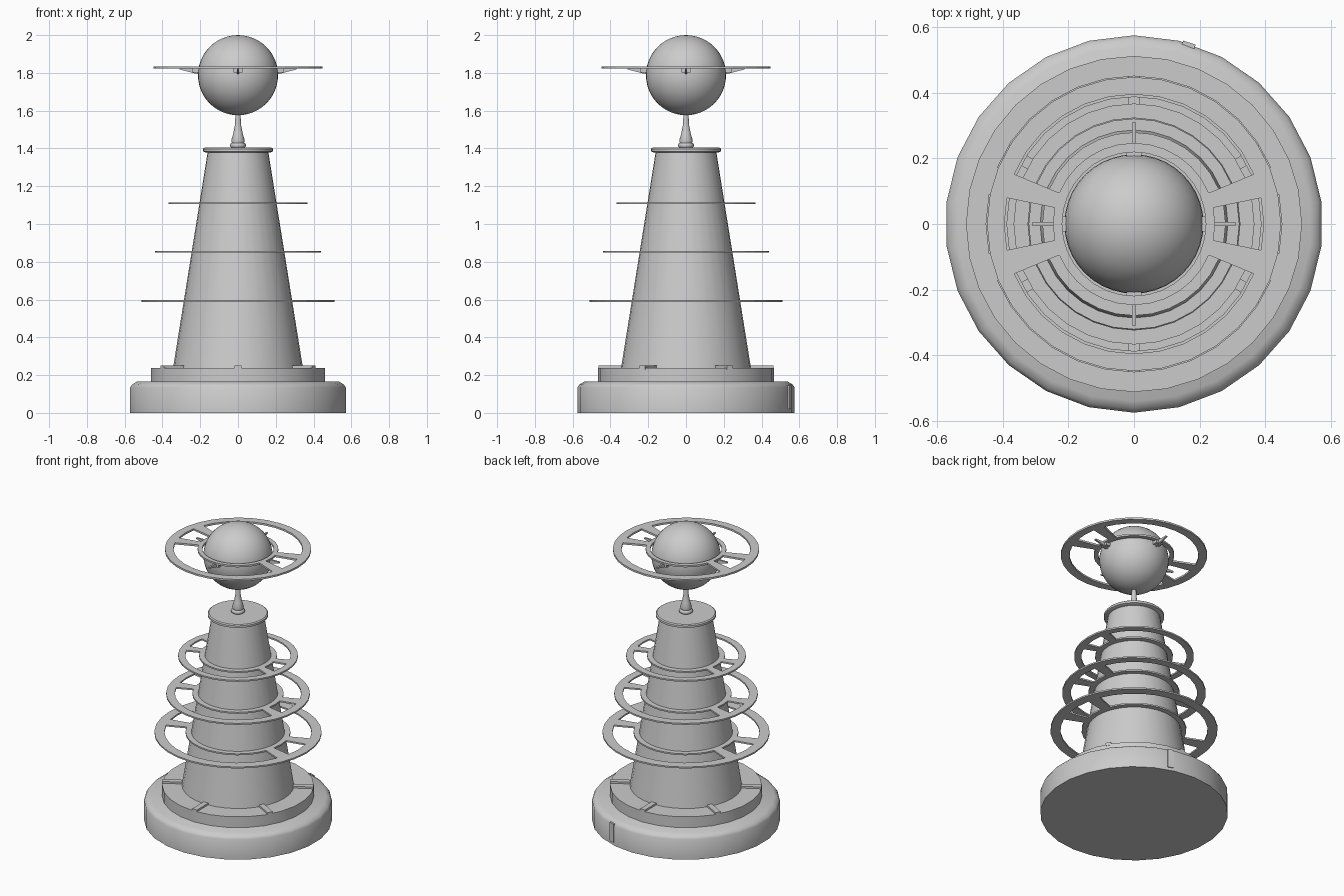
import bpy, bmesh, math
from math import radians, sin, cos, pi

old = bpy.data.objects.get("Cube")
if old:
    bpy.data.objects.remove(old, do_unlink=True)

GREY = (0.6, 0.6, 0.6, 1)
grey = bpy.data.materials.new("plain_grey")
grey.use_nodes = True
grey.diffuse_color = GREY
grey.node_tree.nodes["Principled BSDF"].inputs["Base Color"].default_value = GREY


def finish(name, bm, smooth=35):
    """Turn a bmesh into a named, coloured object."""
    bmesh.ops.recalc_face_normals(bm, faces=bm.faces)
    mesh = bpy.data.meshes.new(name)
    bm.to_mesh(mesh)
    bm.free()
    obj = bpy.data.objects.new(name, mesh)
    bpy.context.collection.objects.link(obj)
    mesh.materials.append(grey)
    if smooth:
        bpy.ops.object.select_all(action='DESELECT')
        obj.select_set(True)
        bpy.context.view_layer.objects.active = obj
        bpy.ops.object.shade_smooth_by_angle(angle=radians(smooth))
    return obj


def lathe(name, profile, sides, smooth=35):
    """Revolve (radius, height) points about z and cap both ends."""
    bm = bmesh.new()
    loops = [[bm.verts.new((r * sin(2 * pi * i / sides), r * cos(2 * pi * i / sides), z))
              for i in range(sides)] for r, z in profile]
    for low, high in zip(loops, loops[1:]):
        for i in range(sides):
            j = (i + 1) % sides
            bm.faces.new((low[i], low[j], high[j], high[i]))
    bm.faces.new(loops[0])
    bm.faces.new(loops[-1])
    return finish(name, bm, smooth)


def prism(name, outline, width, angle):
    """Extrude a (radius, height) outline sideways, turned to face an angle."""
    bm = bmesh.new()
    a = radians(angle)
    sides = []
    for s in (-width / 2, width / 2):
        sides.append([bm.verts.new((r * cos(a) - s * sin(a), r * sin(a) + s * cos(a), z))
                      for r, z in outline])
    n = len(outline)
    bm.faces.new(sides[0])
    bm.faces.new(sides[1])
    for i in range(n):
        j = (i + 1) % n
        bm.faces.new((sides[0][i], sides[0][j], sides[1][j], sides[1][i]))
    return finish(name, bm, 0)


def block(r0, r1, z0, z1):
    return [(r0, z0), (r1, z0), (r1, z1), (r0, z1)]


def spoked_ring(name, z, radii, thick=0.01):
    """Flat ring: inner rim, four windows between spokes, outer rim."""
    # each span is (start angle, end angle, steps, has a window)
    half = [(-11.6, 11.6, 2, True), (11.6, 22.6, 1, False),
            (22.6, 157.4, 12, True), (157.4, 168.4, 1, False)]
    spans = half + [(a + 180, b + 180, n, w) for a, b, n, w in half]
    steps = []
    for a, b, n, w in spans:
        steps += [(radians(a + (b - a) * i / n), w) for i in range(n)]
    bm = bmesh.new()
    grid = [[bm.verts.new((r * cos(a), r * sin(a), z)) for r in radii] for a, _ in steps]
    for i, (_, window) in enumerate(steps):
        here, there = grid[i], grid[(i + 1) % len(steps)]
        for k in range(3):
            if not (window and k == 1):
                bm.faces.new((here[k], here[k + 1], there[k + 1], there[k]))
    obj = finish(name, bm, 0)
    mod = obj.modifiers.new("thickness", 'SOLIDIFY')
    mod.thickness = thick
    mod.offset = 0


# Rounded base and the step above it
lathe("base", [(0.575, 0), (0.575, 0.135), (0.565, 0.15), (0.54, 0.165)], 26, 50)
lathe("base_step", [(0.465, 0.16), (0.465, 0.238)], 26)
prism("base_bump", block(0.5, 0.578, 0.02, 0.145), 0.04, 73)

# Radial ridges on the step
for i in range(6):
    prism(f"step_ridge_{i + 1}", block(0.32, 0.464, 0.23, 0.25), 0.035, 30 + 60 * i)

# Tapered tower and its cap
lathe("tower", [(0.345, 0.23), (0.16, 1.385)], 32)
lathe("tower_cap", [(0.17, 1.378), (0.185, 1.384), (0.185, 1.398), (0.178, 1.404)], 32)

# Rings around the tower, hugging its taper
for name, z, outer in (("lower", 0.592, 0.512), ("middle", 0.853, 0.44), ("upper", 1.11, 0.367)):
    tower_r = 0.345 - 0.16 * (z - 0.23)
    spoked_ring(name + "_ring", z, (tower_r - 0.004, tower_r + 0.034, outer * 0.88, outer))

# Flared stem under the globe
lathe("stem", [(0.03, 1.4), (0.042, 1.41), (0.042, 1.422), (0.033, 1.43), (0.036, 1.442),
               (0.026, 1.475), (0.017, 1.52), (0.012, 1.6)], 20, 50)

# Globe
bm = bmesh.new()
bmesh.ops.create_uvsphere(bm, u_segments=40, v_segments=24, radius=0.212)
bmesh.ops.translate(bm, verts=bm.verts, vec=(0, 0, 1.788))
finish("globe", bm)

# Ring around the globe, with a block and a fin on each side
spoked_ring("globe_ring", 1.828, (0.219, 0.247, 0.395, 0.448), 0.012)
for i in range(4):
    prism(f"ring_block_{i + 1}", block(0.195, 0.24, 1.802, 1.826), 0.045, 90 * i)
    prism(f"ring_fin_{i + 1}", [(0.2, 1.79), (0.31, 1.818), (0.31, 1.826), (0.2, 1.826)],
          0.012, 90 * i)
